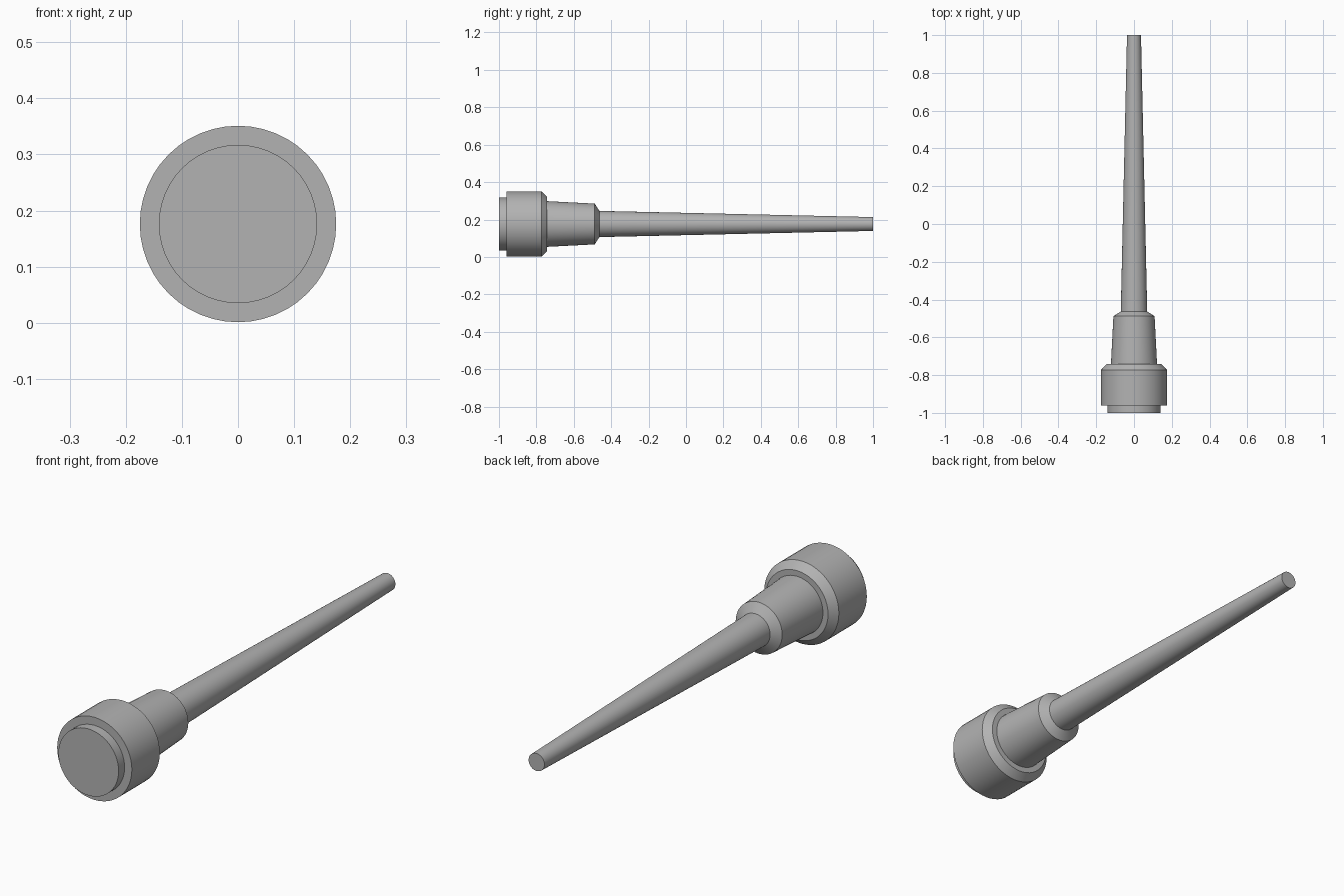
import bpy
import bmesh
from math import cos, sin, tau, radians

cube = bpy.data.objects.get("Cube")
if cube:
    bpy.data.objects.remove(cube, do_unlink=True)

SIDES = 48
AXIS_Z = 0.176

grey = bpy.data.materials.new("plain_grey")
grey.use_nodes = True
colour = (0.45, 0.45, 0.45, 1)
grey.diffuse_color = colour
grey.node_tree.nodes["Principled BSDF"].inputs["Base Color"].default_value = colour


def turned_part(name, profile):
    """Closed solid turned about the y axis from (y, radius) points."""
    bm = bmesh.new()
    rings = []
    for y, r in profile:
        rings.append([bm.verts.new((r * cos(tau * i / SIDES), y,
                                    AXIS_Z + r * sin(tau * i / SIDES)))
                      for i in range(SIDES)])
    for a, b in zip(rings, rings[1:]):
        for i in range(SIDES):
            j = (i + 1) % SIDES
            bm.faces.new((a[i], a[j], b[j], b[i]))
    bm.faces.new(rings[0])
    bm.faces.new(rings[-1])
    bmesh.ops.recalc_face_normals(bm, faces=bm.faces)
    mesh = bpy.data.meshes.new(name)
    bm.to_mesh(mesh)
    bm.free()
    mesh.materials.append(grey)
    obj = bpy.data.objects.new(name, mesh)
    bpy.context.collection.objects.link(obj)
    bpy.ops.object.select_all(action='DESELECT')
    obj.select_set(True)
    bpy.context.view_layer.objects.active = obj
    bpy.ops.object.shade_smooth_by_angle(angle=radians(30))
    return obj


# One continuous turned body: end cap, head, collar and tapered shaft
turned_part("turned_body", [
    (-1.0, 0.141), (-0.96, 0.141),      # end cap
    (-0.96, 0.175), (-0.773, 0.175),    # wide head
    (-0.742, 0.146),                    # head chamfer
    (-0.742, 0.122), (-0.488, 0.109),   # collar
    (-0.463, 0.07),                     # collar chamfer
    (1.0, 0.037),                       # shaft tip
])
